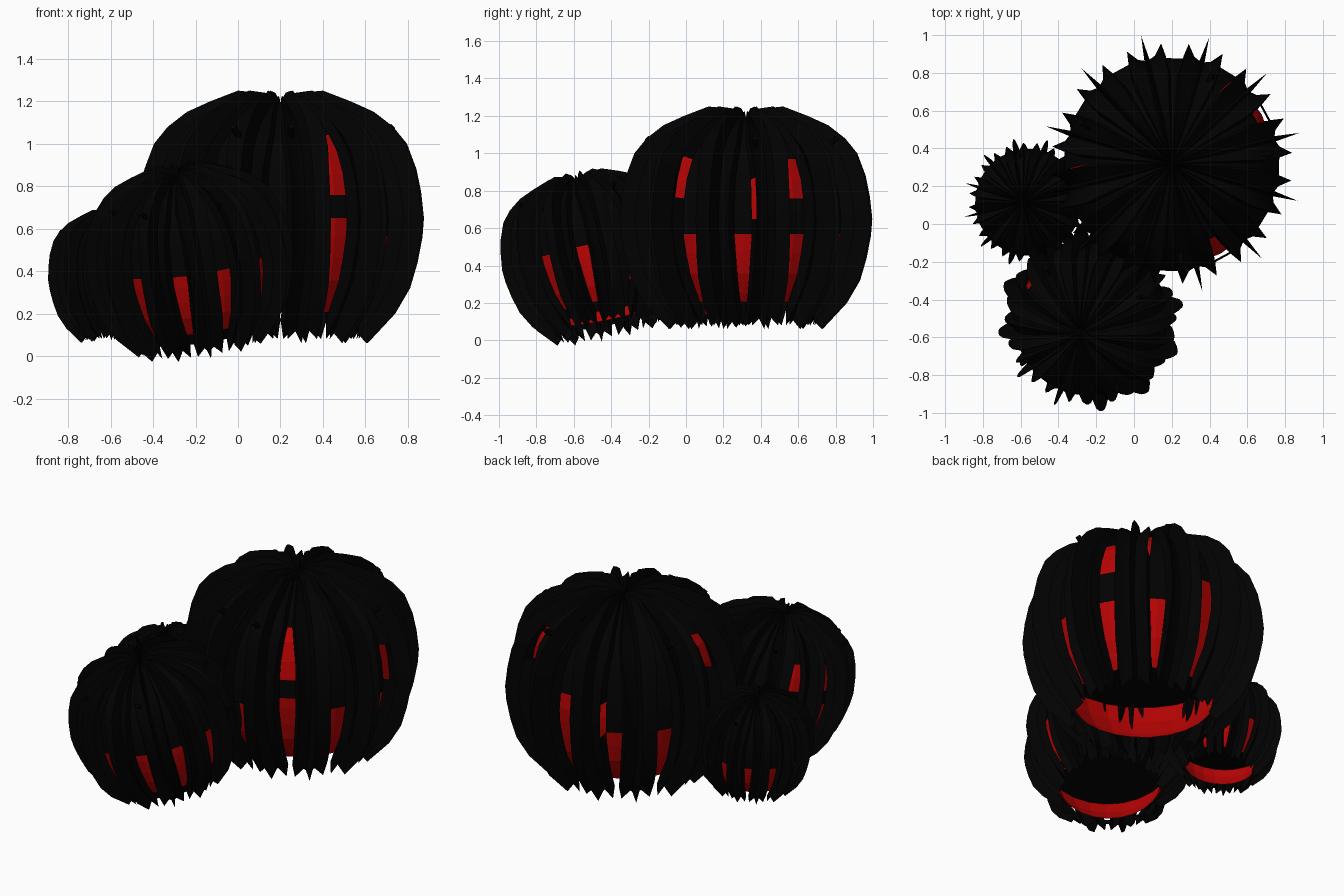
import bpy, bmesh, math
from mathutils import Matrix, Vector, Euler

if "Cube" in bpy.data.objects:
    bpy.data.objects.remove(bpy.data.objects["Cube"], do_unlink=True)


def material(name, rgb):
    m = bpy.data.materials.new(name)
    m.use_nodes = True
    m.diffuse_color = (*rgb, 1)
    bsdf = m.node_tree.nodes["Principled BSDF"]
    bsdf.inputs["Base Color"].default_value = (*rgb, 1)
    bsdf.inputs["Roughness"].default_value = 0.8
    return m


BLACK = material("soot black", (0.0004, 0.0004, 0.0004))
RED = material("ember red", (0.47, 0.001, 0.001))

# Outline of the ridge crests as (radius, height), bottom to top
PROFILE = [(.41, .06), (.54, .2), (.61, .32), (.645, .44), (.668, .56),
           (.675, .65), (.662, .77), (.64, .88), (.595, 1.0), (.53, 1.08),
           (.44, 1.15), (.33, 1.2), (.2, 1.25), (.1, 1.24), (.03, 1.21)]
# Half width of the slots in degrees for each profile row
SLOT = [1.5, 2.7, 3.5, 4.1, 4.7, 4.7, 4.7, 4.4, 3.2, 2, 2, 2, 2, 2, 2]
MID = 0.65
SEGMENTS = 12
STEP = 360 / SEGMENTS


def shrink(r, z, k):
    """Move a profile point inward, less in height than in radius."""
    return r * k, MID + (z - MID) * (1 + k) / 2


def polar(r, angle, z):
    a = math.radians(angle)
    return Vector((r * math.cos(a), r * math.sin(a), z))


def finish(bm, name, mat, matrix, smooth):
    bmesh.ops.recalc_face_normals(bm, faces=bm.faces)
    mesh = bpy.data.meshes.new(name)
    bm.to_mesh(mesh)
    bm.free()
    mesh.materials.append(mat)
    ob = bpy.data.objects.new(name, mesh)
    bpy.context.collection.objects.link(ob)
    mesh.transform(matrix)
    if smooth:
        bpy.ops.object.select_all(action='DESELECT')
        ob.select_set(True)
        bpy.context.view_layer.objects.active = ob
        bpy.ops.object.shade_smooth_by_angle(angle=math.radians(30))


def sector(row):
    """Columns of one segment: (angle, radius factor, height of tooth end)."""
    r = PROFILE[row][0]
    w = SLOT[row]
    fin = min(3.4, math.degrees(0.017 / r))
    half = [(w, .82, .17), (w + 1.9, .92, .08), (10.5, .83, .13), (15 - fin, .81, .11)]
    mirrored = [(STEP - a, k, z) for a, k, z in reversed(half)]
    return half + [(STEP / 2, 1, .06)] + mirrored


def ribbed_shell(name, matrix, low, closed, upper):
    bm = bmesh.new()
    rows = []
    for i, (r, z) in enumerate(PROFILE):
        ring = []
        for s in range(SEGMENTS):
            for a, k, tooth in sector(i):
                rr, zz = shrink(r, z, k)
                if i == 0:      # jagged lower rim
                    zz = tooth
                    rr = k * (r + (tooth - z) * 0.9)
                ring.append(bm.verts.new(polar(rr, a + s * STEP, zz)))
        rows.append(ring)
    n = len(rows[0])
    per = n // SEGMENTS
    # Openings as (column, row): lower slots, then upper windows
    openings = {((s * per - 1) % n, i) for s in range(SEGMENTS)
                if s not in closed for i in range(*low)}
    for s, first, last, side in upper:
        openings |= {((s * per - 1 + side) % n, i) for i in range(first, last)}
    for i in range(len(rows) - 1):
        for c in range(n):
            if (c, i) not in openings:
                d = (c + 1) % n
                bm.faces.new((rows[i][c], rows[i][d], rows[i + 1][d], rows[i + 1][c]))
    tip = bm.verts.new((0, 0, 1.17))
    for c in range(n):
        bm.faces.new((rows[-1][c], rows[-1][(c + 1) % n], tip))
    finish(bm, name, BLACK, matrix, True)


def lining(name, matrix):
    """Plain open dome that glows through the slots."""
    bm = bmesh.new()
    outline = [(.5, .15)] + PROFILE[1:12]
    rings = []
    for r, z in outline:
        rr, zz = shrink(r, z, .78)
        rings.append([bm.verts.new(polar(rr, c * 15, zz)) for c in range(24)])
    for low, high in zip(rings, rings[1:]):
        for c in range(24):
            d = (c + 1) % 24
            bm.faces.new((low[c], low[d], high[d], high[c]))
    bm.faces.new(rings[-1])
    finish(bm, name, RED, matrix, False)


def inner_floor(name, matrix):
    """Dark plate that closes the hollow a little above the rim."""
    bm = bmesh.new()
    r, z = shrink(*PROFILE[3], .77)
    bm.faces.new([bm.verts.new(polar(r, c * 15, z)) for c in range(24)])
    finish(bm, name, BLACK, matrix, False)


def pegs(name, matrix, slots):
    """Short stubs standing out near the top of the slots."""
    bm = bmesh.new()
    for s in slots:
        a = s * STEP + 7
        direction = polar(.75, a, .66)
        turn = direction.to_track_quat('Z', 'Y').to_matrix().to_4x4()
        place = Matrix.Translation(polar(.48, a, 1.05)) @ turn
        bmesh.ops.create_cone(bm, cap_ends=True, segments=8, radius1=.018,
                              radius2=.015, depth=.1, matrix=place)
    finish(bm, name, BLACK, matrix, True)


def lantern(name, centre, size, lean, spin, low, closed, upper, peg_slots):
    turn = Euler((lean[0], lean[1], 0)).to_matrix().to_4x4()
    matrix = (Matrix.Translation(centre) @ turn
              @ Matrix.Rotation(math.radians(spin), 4, 'Z')
              @ Matrix.Diagonal((size[0], size[0], size[1], 1))
              @ Matrix.Translation((0, 0, -MID)))
    ribbed_shell(name + "_ribbed_shell", matrix, low, closed, upper)
    lining(name + "_lining", matrix)
    inner_floor(name + "_inner_floor", matrix)
    pegs(name + "_pegs", matrix, peg_slots)


# Upper windows: (slot, first row, last row, side of the slot)
lantern("large", (.2, .32, .65), (1.03, 1), (0, 0), -1.5, (0, 4), (),
        [(10, 4, 5, 0), (10, 6, 9, 0), (11, 6, 8, -1), (0, 5, 7, 1),
         (1, 6, 8, 0), (2, 7, 9, -1), (3, 4, 6, 0), (4, 4, 6, -1),
         (6, 7, 9, 1)], (0, 2, 5, 8, 9))
lantern("medium", (-.23, -.5, .46), (.735, .73), (.2, -.14), -8, (1, 5), (1,),
        [(1, 2, 5, 1), (5, 6, 8, 0), (6, 6, 8, 0)], (1, 4, 7, 8, 10))
lantern("small", (-.56, .115, .385), (.51, .52), (0, -.08), -2, (0, 4), (7, 8, 9),
        [], (3, 6))
